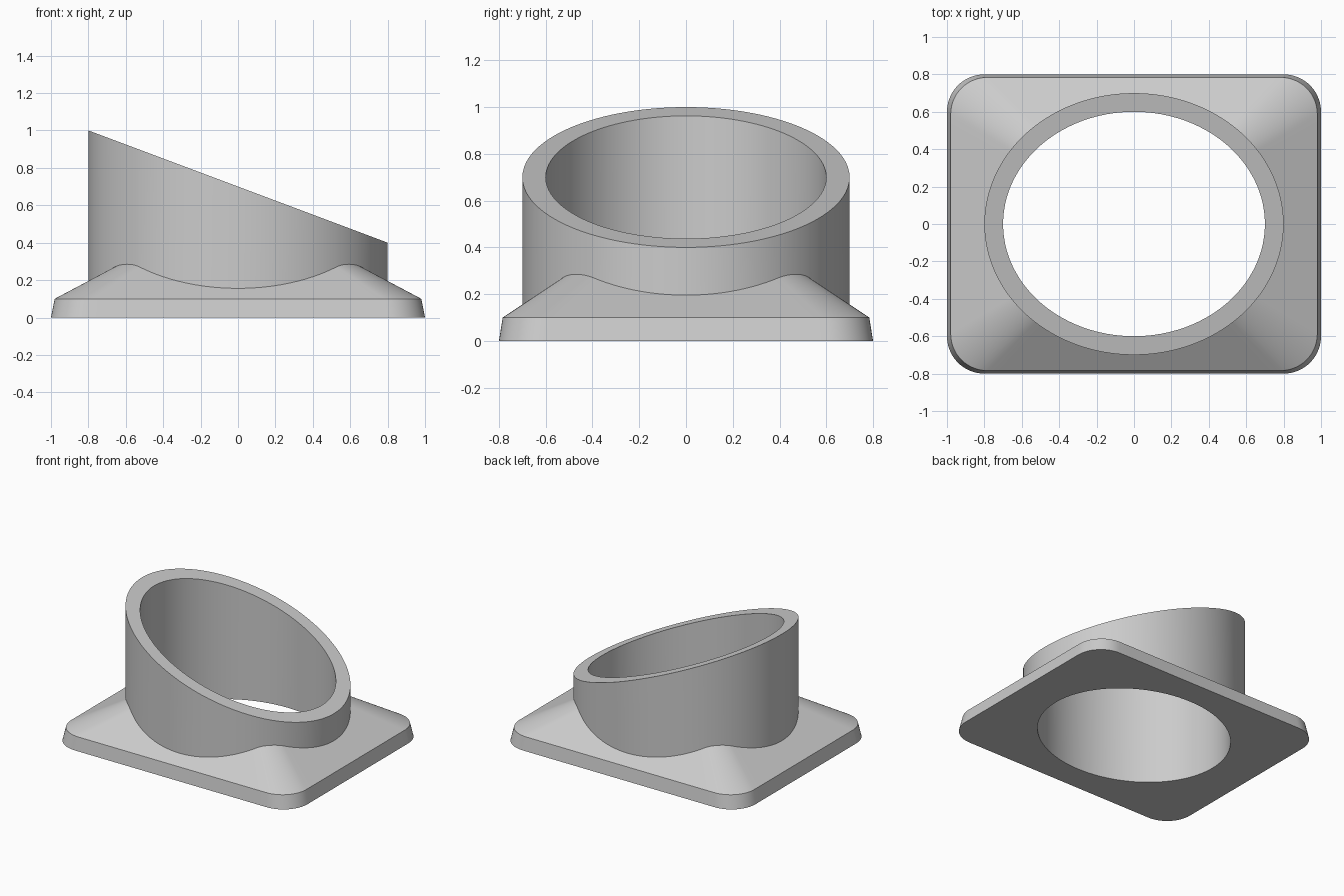
import bpy
import bmesh
import math

if "Cube" in bpy.data.objects:
    bpy.data.objects.remove(bpy.data.objects["Cube"], do_unlink=True)

HALF_X, HALF_Y, CORNER = 1.0, 0.8, 0.2
RIM_Z, RIM_SCALE, RISE = 0.1, 0.98, 0.52
OUTER, INNER = (0.8, 0.7), (0.7, 0.6)
ARC_STEPS, SIDE_STEPS = 14, 24


def rounded_rectangle():
    """Evenly stepped outline, counter-clockwise, straight sides subdivided."""
    arcs = []
    for k, (sx, sy) in enumerate([(1, 1), (-1, 1), (-1, -1), (1, -1)]):
        cx, cy = sx * (HALF_X - CORNER), sy * (HALF_Y - CORNER)
        angles = [(k + i / ARC_STEPS) * math.pi / 2 for i in range(ARC_STEPS + 1)]
        arcs.append([(cx + CORNER * math.cos(a), cy + CORNER * math.sin(a)) for a in angles])
    points = []
    for k, arc in enumerate(arcs):
        points += arc
        (x0, y0), (x1, y1) = arc[-1], arcs[(k + 1) % len(arcs)][0]
        for i in range(1, SIDE_STEPS):
            t = i / SIDE_STEPS
            points.append((x0 + (x1 - x0) * t, y0 + (y1 - y0) * t))
    return points


def on_ellipse(point, radii):
    """Slide a point along its ray from the centre onto an ellipse."""
    t = 1 / math.hypot(point[0] / radii[0], point[1] / radii[1])
    return point[0] * t, point[1] * t, t


def sleeve_top(x):
    return 0.7 - 0.375 * x


# Section around the opening, one column per outline point
columns = []
for p in rounded_rectangle():
    rim = (p[0] * RIM_SCALE, p[1] * RIM_SCALE)
    ox, oy, t = on_ellipse(rim, OUTER)
    ix, iy, _ = on_ellipse(rim, INNER)
    columns.append([
        (ix, iy, 0),                         # bottom edge of the opening
        (p[0], p[1], 0),                     # foot of the flange
        (rim[0], rim[1], RIM_Z),             # top of the flange edge
        (ox, oy, RIM_Z + RISE * (1 - t)),    # sloped skirt meets the sleeve
        (ox, oy, sleeve_top(ox)),            # slanted sleeve top, outside
        (ix, iy, sleeve_top(ix)),            # slanted sleeve top, inside
    ])

# Skin the columns into one closed solid
bm = bmesh.new()
verts = [[bm.verts.new(co) for co in column] for column in columns]
for k, here in enumerate(verts):
    after = verts[(k + 1) % len(verts)]
    for j in range(len(here)):
        n = (j + 1) % len(here)
        bm.faces.new((here[j], after[j], after[n], here[n]))
bmesh.ops.recalc_face_normals(bm, faces=bm.faces)
mesh = bpy.data.meshes.new("flanged_sleeve")
bm.to_mesh(mesh)
bm.free()

# Single plain grey
grey = bpy.data.materials.new("light_grey")
grey.use_nodes = True
colour = (0.6, 0.6, 0.6, 1)
grey.diffuse_color = colour
grey.node_tree.nodes["Principled BSDF"].inputs["Base Color"].default_value = colour
mesh.materials.append(grey)

sleeve = bpy.data.objects.new("flanged_sleeve", mesh)
bpy.context.collection.objects.link(sleeve)
bpy.ops.object.select_all(action="DESELECT")
sleeve.select_set(True)
bpy.context.view_layer.objects.active = sleeve
bpy.ops.object.shade_smooth_by_angle(angle=math.radians(30))
